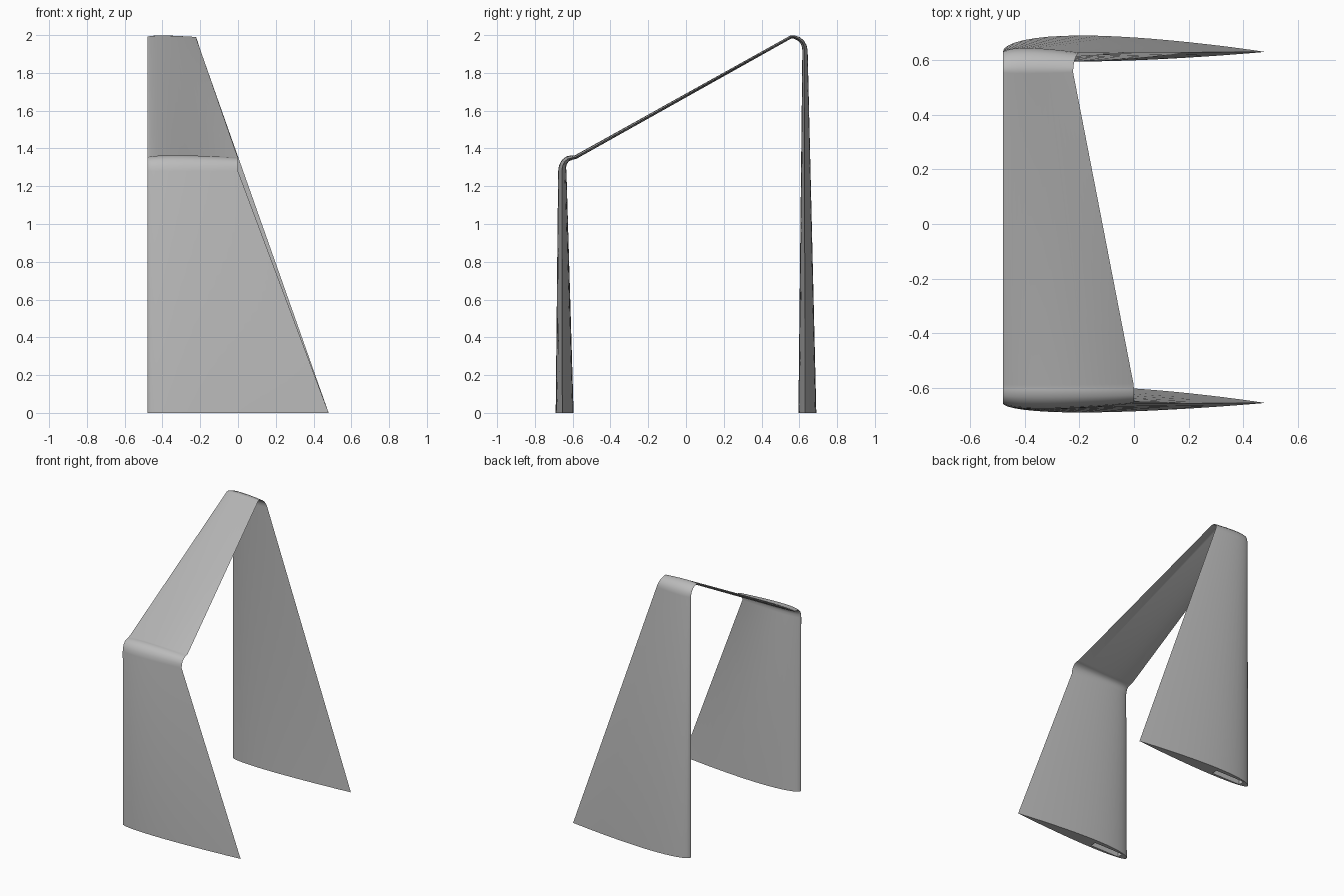
import bpy, bmesh, math

cube = bpy.data.objects.get("Cube")
if cube:
    bpy.data.objects.remove(cube, do_unlink=True)

LEAD = -0.48      # straight leading edge shared by every section
STEPS = 22        # points along each side of the foil

grey = bpy.data.materials.new("mid_grey")
grey.use_nodes = True
colour = (0.5, 0.5, 0.5, 1)
grey.diffuse_color = colour
grey.node_tree.nodes["Principled BSDF"].inputs["Base Color"].default_value = colour


def foil(t):
    """Half thickness of a wing section, scaled to a peak of one."""
    return 10 * (0.2969 * math.sqrt(t) - 0.126 * t - 0.3516 * t**2
                 + 0.2843 * t**3 - 0.1036 * t**4)


def section(bm, y, z, chord, outer, inner, angle):
    """Ring of points: outer side nose to tail, then inner side back."""
    a = math.radians(angle)
    ny, nz = -math.cos(a), math.sin(a)
    ts = [(1 - math.cos(math.pi * i / STEPS)) / 2 for i in range(STEPS + 1)]
    ring = [(t, outer * foil(t)) for t in ts]
    ring += [(t, -inner * foil(t)) for t in reversed(ts[1:-1])]
    return [bm.verts.new((LEAD + chord * t, y + ny * d, z + nz * d)) for t, d in ring]


def loft(name, stations):
    bm = bmesh.new()
    rings = [section(bm, *s) for s in stations]
    for low, high in zip(rings, rings[1:]):
        n = len(low)
        for i in range(n):
            j = (i + 1) % n
            bm.faces.new((low[i], low[j], high[j], high[i]))
    bm.faces.new(rings[0])
    bm.faces.new(rings[-1])
    bmesh.ops.recalc_face_normals(bm, faces=bm.faces)
    mesh = bpy.data.meshes.new(name)
    bm.to_mesh(mesh)
    bm.free()
    mesh.materials.append(grey)
    obj = bpy.data.objects.new(name, mesh)
    bpy.context.collection.objects.link(obj)
    return obj


def cut_socket(target, y):
    """Shallow rectangular socket in the foot of a leg."""
    bpy.ops.mesh.primitive_cube_add(size=1, location=(-0.30, y, 0))
    cutter = bpy.context.object
    cutter.name = "socket_cutter"
    cutter.scale = (0.24, 0.046, 0.10)
    cutter.hide_render = True
    cutter.data.materials.append(grey)
    mod = target.modifiers.new("socket", "BOOLEAN")
    mod.object = cutter
    mod.solver = "EXACT"
    bpy.context.view_layer.objects.active = target
    bpy.ops.object.modifier_apply(modifier=mod.name)
    bpy.data.objects.remove(cutter, do_unlink=True)


# Path of the bent wing: y, z, chord, outer and inner thickness, facing angle
wing = loft("bent_wing_arch", [
    (-0.655, 0.00, 0.96, 0.035, 0.060, 0),       # front leg
    (-0.657, 1.28, 0.48, 0.020, 0.024, 0),
    (-0.654, 1.305, 0.48, 0.019, 0.020, 18),     # front bend
    (-0.644, 1.328, 0.48, 0.017, 0.017, 40),
    (-0.627, 1.344, 0.48, 0.015, 0.014, 65),
    (-0.605, 1.350, 0.48, 0.014, 0.011, 85),
    (-0.585, 1.354, 0.478, 0.010, 0.010, 61),    # sloping bridge
    (0.555, 1.990, 0.257, 0.008, 0.008, 62),
    (0.575, 1.989, 0.258, 0.009, 0.009, 95),     # rear bend
    (0.598, 1.979, 0.262, 0.011, 0.010, 120),
    (0.615, 1.962, 0.268, 0.013, 0.011, 145),
    (0.624, 1.942, 0.274, 0.015, 0.011, 165),
    (0.627, 1.920, 0.281, 0.017, 0.011, 180),
    (0.630, 0.00, 0.96, 0.060, 0.035, 180),      # rear leg
])

cut_socket(wing, -0.648)
cut_socket(wing, 0.637)

bpy.ops.object.select_all(action="DESELECT")
wing.select_set(True)
bpy.context.view_layer.objects.active = wing
bpy.ops.object.shade_smooth_by_angle(angle=math.radians(35))
